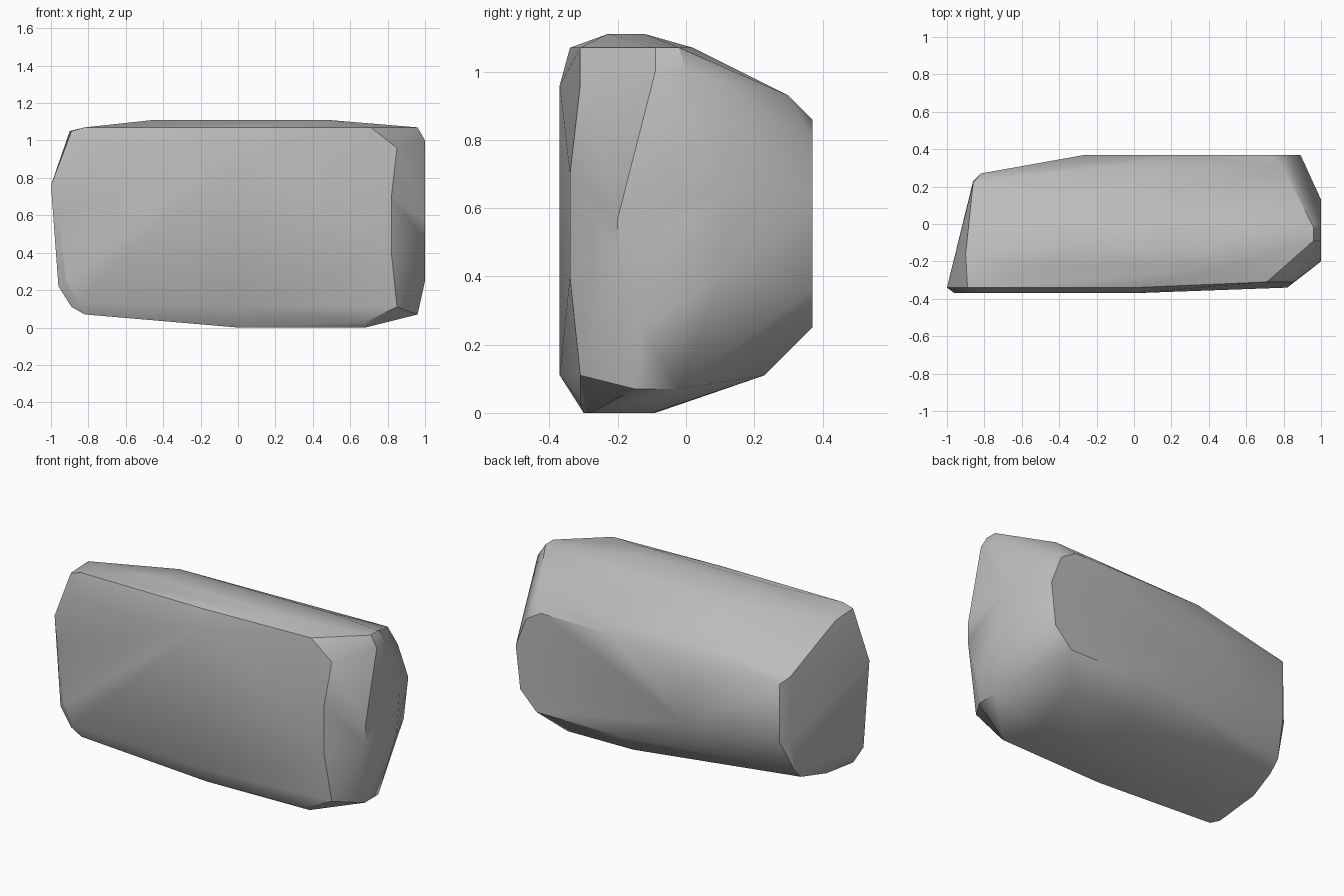
import bpy
import bmesh
import math

# Remove the default cube only
default_cube = bpy.data.objects.get("Cube")
if default_cube:
    bpy.data.objects.remove(default_cube, do_unlink=True)


def make_material(name, colour):
    material = bpy.data.materials.new(name)
    material.use_nodes = True
    material.diffuse_color = colour
    shader = next(n for n in material.node_tree.nodes if n.type == "BSDF_PRINCIPLED")
    shader.inputs["Base Color"].default_value = colour
    shader.inputs["Roughness"].default_value = 0.8
    return material


def facet_x(x, outline):
    """Corner points of a facet facing along x, outline given as (y, z)."""
    return [(x, y, z) for y, z in outline]


def facet_y(y, outline):
    """Corner points of a facet facing along y, outline given as (x, z)."""
    return [(x, y, z) for x, z in outline]


def facet_z(z, outline):
    """Corner points of a facet facing along z, outline given as (x, y)."""
    return [(x, y, z) for x, y in outline]


def hull_object(name, points, material, sharp_angle):
    """Wrap the facet corners in a tight stone skin."""
    bm = bmesh.new()
    for point in points:
        bm.verts.new(point)
    hull = bmesh.ops.convex_hull(bm, input=bm.verts)
    inside = {v for v in hull["geom_interior"] + hull["geom_unused"]
              if isinstance(v, bmesh.types.BMVert)}
    bmesh.ops.delete(bm, geom=list(inside), context="VERTS")
    bmesh.ops.recalc_face_normals(bm, faces=bm.faces)
    mesh = bpy.data.meshes.new(name)
    bm.to_mesh(mesh)
    bm.free()
    mesh.materials.append(material)
    stone = bpy.data.objects.new(name, mesh)
    bpy.context.collection.objects.link(stone)
    bpy.ops.object.select_all(action="DESELECT")
    stone.select_set(True)
    bpy.context.view_layer.objects.active = stone
    bpy.ops.object.shade_smooth_by_angle(angle=math.radians(sharp_angle))
    return stone


points = []

# Broad front facet and its chamfered rim
points += facet_y(-.37, [(-.89, .9), (-.8, .96), (-.96, .6), (-.92, .25),
                         (-.85, .14), (0, .11), (0, .96)])
points += facet_y(-.34, [(-.89, 1.05), (-.82, 1.07), (0, 1.07), (-1, .76),
                         (-.96, .22), (-.89, .11), (-.82, .07),
                         (.82, .7), (.82, .4)])
points += facet_y(-.31, [(.71, 1.07), (.85, .96), (.85, .11), (.68, .03)])

# Flat back facet and its tapering left side
points += facet_y(.37, [(.72, .86), (.82, .8), (.89, .62), (.86, .36),
                        (.75, .25), (.2, .25), (-.26, .45), (-.26, .7),
                        (.25, .86)])
points += facet_y(.27, [(-.82, .8), (-.82, .45)])
points += facet_y(.3, [(.8, .93), (-.2, .91)])

# Right end
points += facet_x(1, [(-.09, 1), (0, 1), (-.2, .57), (-.2, .46),
                      (-.13, .25), (.13, .65), (.1, .4)])
points += facet_x(.96, [(-.09, 1.07), (-.02, 1.07), (-.15, .07), (-.02, .07)])

# Left end
points += facet_x(-.86, [(.22, .84), (.18, .25), (.23, .45), (.12, .19)])
points += facet_x(-.9, [(-.16, 1.05), (-.07, .15)])

# Crown
points += facet_z(1.11, [(-.45, -.23), (.48, -.23), (-.3, -.12), (.4, -.12)])
points += facet_z(1.07, [(-.4, .01), (.6, .02)])

# Underside
points += facet_z(0, [(0, -.3), (0, -.09), (.68, -.28), (.6, -.1)])
points += facet_z(.04, [(-.45, -.32), (-.45, -.1)])
points += facet_z(.11, [(.64, .23), (.2, .22)])

grey_stone = make_material("grey stone", (.5, .5, .5, 1))
hull_object("rock", points, grey_stone, 30)
